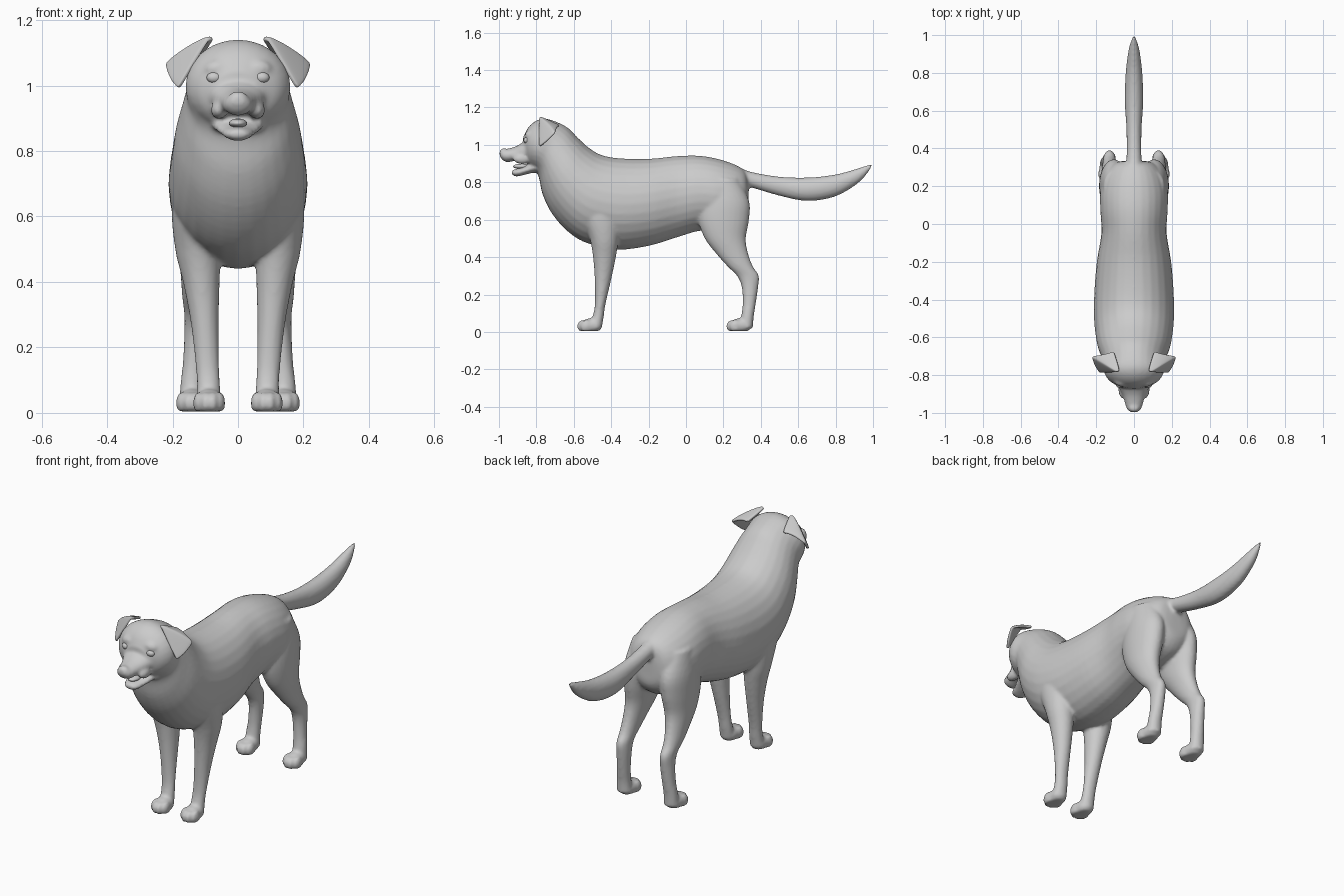
import bpy, bmesh, math
from mathutils import Vector, Matrix

coat = bpy.data.materials.new("light grey")
coat.diffuse_color = (0.6, 0.6, 0.6, 1)


def spline(rows, steps=4):
    """Catmull-Rom interpolation of rows of numbers."""
    out = []
    for i in range(len(rows) - 1):
        p = [rows[max(0, min(len(rows) - 1, i + k))] for k in (-1, 0, 1, 2)]
        for s in range(steps):
            t = s / steps
            out.append([0.5 * (2 * b + (c - a) * t + (2 * a - 5 * b + 4 * c - d) * t * t
                               + (3 * b - a - 3 * c + d) * t ** 3) for a, b, c, d in zip(*p)])
    return out + [list(rows[-1])]


def loft(bm, rings, sides=28):
    """Closed tube; each ring is (x, y1, z1, y2, z2, half width)."""
    loops, faces = [], []
    for x, y1, z1, y2, z2, w in spline(rings):
        mid = Vector((x, (y1 + y2) / 2, (z1 + z2) / 2))
        half = Vector((0, (y1 - y2) / 2, (z1 - z2) / 2))
        angles = [2 * math.pi * k / sides for k in range(sides)]
        loops.append([bm.verts.new(mid + half * math.cos(a) + Vector((max(w, .002) * math.sin(a), 0, 0)))
                      for a in angles])
    for a, b in zip(loops, loops[1:]):
        for k in range(sides):
            n = (k + 1) % sides
            faces.append(bm.faces.new((a[k], a[n], b[n], b[k])))
    faces += [bm.faces.new(loops[0]), bm.faces.new(loops[-1])]
    bmesh.ops.recalc_face_normals(bm, faces=faces)


def ball(bm, centre, radii):
    m = Matrix.Translation(centre) @ Matrix.Diagonal((*radii, 1))
    bmesh.ops.create_uvsphere(bm, u_segments=20, v_segments=12, radius=1, matrix=m)


def finish(bm, name):
    mesh = bpy.data.meshes.new(name)
    bm.to_mesh(mesh)
    bm.free()
    mesh.materials.append(coat)
    for p in mesh.polygons:
        p.use_smooth = True
    ob = bpy.data.objects.new(name, mesh)
    bpy.context.collection.objects.link(ob)
    return ob


bm = bmesh.new()
# torso, neck and skull: top and bottom outline points with half width
loft(bm, [(0, y1, z1, y2, z2, w) for y1, z1, y2, z2, w in [
    (.335, .80, .335, .70, .03), (.315, .86, .33, .63, .10), (.26, .895, .28, .57, .15),
    (.17, .925, .18, .54, .178), (.07, .942, .07, .54, .178), (-.05, .94, -.05, .505, .173),
    (-.2, .925, -.2, .46, .197), (-.35, .928, -.37, .44, .21), (-.45, .945, -.53, .475, .212),
    (-.52, .985, -.63, .535, .205), (-.58, 1.04, -.715, .63, .192), (-.63, 1.09, -.765, .73, .172),
    (-.685, 1.12, -.785, .82, .158), (-.75, 1.14, -.80, .86, .16), (-.80, 1.13, -.815, .87, .148),
    (-.842, 1.095, -.835, .885, .12), (-.872, 1.04, -.855, .91, .07)]])
# muzzle and lower jaw
loft(bm, [(0, *r) for r in [
    (-.78, 1.06, -.78, .90, .11), (-.86, 1.02, -.85, .912, .085), (-.91, .992, -.905, .915, .06),
    (-.96, .978, -.955, .908, .046), (-.985, .972, -.98, .918, .036), (-.998, .96, -.995, .94, .018)]])
loft(bm, [(0, *r) for r in [
    (-.76, .93, -.76, .85, .09), (-.83, .90, -.82, .85, .075), (-.875, .88, -.87, .838, .055),
    (-.915, .87, -.91, .831, .04), (-.932, .862, -.932, .842, .02)]])
# tail
loft(bm, [(0, *r) for r in [
    (.24, .90, .24, .80, .05), (.34, .858, .34, .775, .04), (.5, .83, .5, .728, .04),
    (.65, .825, .65, .70, .049), (.8, .842, .8, .725, .044), (.91, .872, .92, .795, .03),
    (.97, .892, .975, .855, .015), (1.0, .902, 1.0, .894, .004)]])

for s in (-1, 1):
    # front leg: height, front and back y, x, half width
    loft(bm, [(s * x, y1, z, y2, z, w) for z, y1, y2, x, w in [
        (.78, -.52, -.40, .12, .06), (.64, -.56, -.35, .125, .078), (.5, -.515, -.36, .122, .07),
        (.4, -.497, -.375, .112, .056), (.28, -.488, -.40, .102, .043), (.15, -.487, -.43, .094, .036),
        (.08, -.50, -.44, .09, .036), (.02, -.52, -.45, .09, .04)]])
    # hind leg
    loft(bm, [(s * x, y1, z, y2, z, w) for z, y1, y2, x, w in [
        (.82, .10, .28, .10, .06), (.70, .07, .338, .105, .076), (.6, .065, .337, .11, .075),
        (.5, .10, .32, .117, .064), (.42, .16, .332, .125, .05), (.35, .222, .358, .13, .04),
        (.30, .272, .39, .13, .034), (.24, .298, .386, .13, .034), (.15, .303, .373, .135, .034),
        (.08, .295, .362, .14, .037), (.02, .29, .358, .14, .04)]])
    # paws with four toes
    for x, y in ((.088, -.505), (.14, .292)):
        ball(bm, (s * x, y, .034), (.045, .058, .04))
        for dx, dy in ((-.033, -.028), (-.012, -.046), (.012, -.046), (.033, -.028)):
            ball(bm, (s * x + dx, y + dy, .03), (.016, .032, .034))
    # brow, cheek and lip corner
    ball(bm, (s * .06, -.832, 1.05), (.045, .03, .03))
    ball(bm, (s * .058, -.875, .925), (.025, .05, .028))
# nose
ball(bm, (0, -.975, .963), (.03, .022, .02))
for v in bm.verts:
    v.co.z = max(v.co.z, .004)
body = finish(bm, "dog_body")
rm = body.modifiers.new("blend", 'REMESH')
rm.mode = 'VOXEL'
rm.voxel_size = .0085
rm.use_smooth_shade = True
sm = body.modifiers.new("soften", 'SMOOTH')
sm.factor = .5
sm.iterations = 5

# folded ears: back panel up to the fold, then the hanging flap
for s, side in ((-1, "left"), (1, "right")):
    bm = bmesh.new()
    pts = [(.075, -.775, 1.145), (.105, -.675, 1.10), (.15, -.69, 1.098), (.222, -.70, 1.065),
           (.15, -.745, 1.118), (.092, -.785, 1.145), (.18, -.785, .99), (.205, -.75, 1.015)]
    v = [bm.verts.new((s * x, y, z)) for x, y, z in pts]
    for f in ((0, 1, 2, 4), (2, 3, 4), (0, 4, 5), (5, 4, 6), (4, 3, 7, 6)):
        bm.faces.new([v[i] for i in f])
    bmesh.ops.recalc_face_normals(bm, faces=bm.faces[:])
    ear = finish(bm, side + "_ear")
    so = ear.modifiers.new("thickness", 'SOLIDIFY')
    so.thickness = .018
    so.offset = 0
    crease = ear.modifiers.new("edge", 'BEVEL')
    crease.width = .005
    ear.modifiers.new("round", 'SUBSURF').levels = 2
    ear.modifiers["round"].render_levels = 2

    # eyeball
    bm = bmesh.new()
    ball(bm, (s * .073, -.851, 1.024), (.023, .017, .017))
    finish(bm, side + "_eye")

# tongue
bm = bmesh.new()
ball(bm, (0, -.88, .885), (.028, .045, .014))
finish(bm, "tongue")
